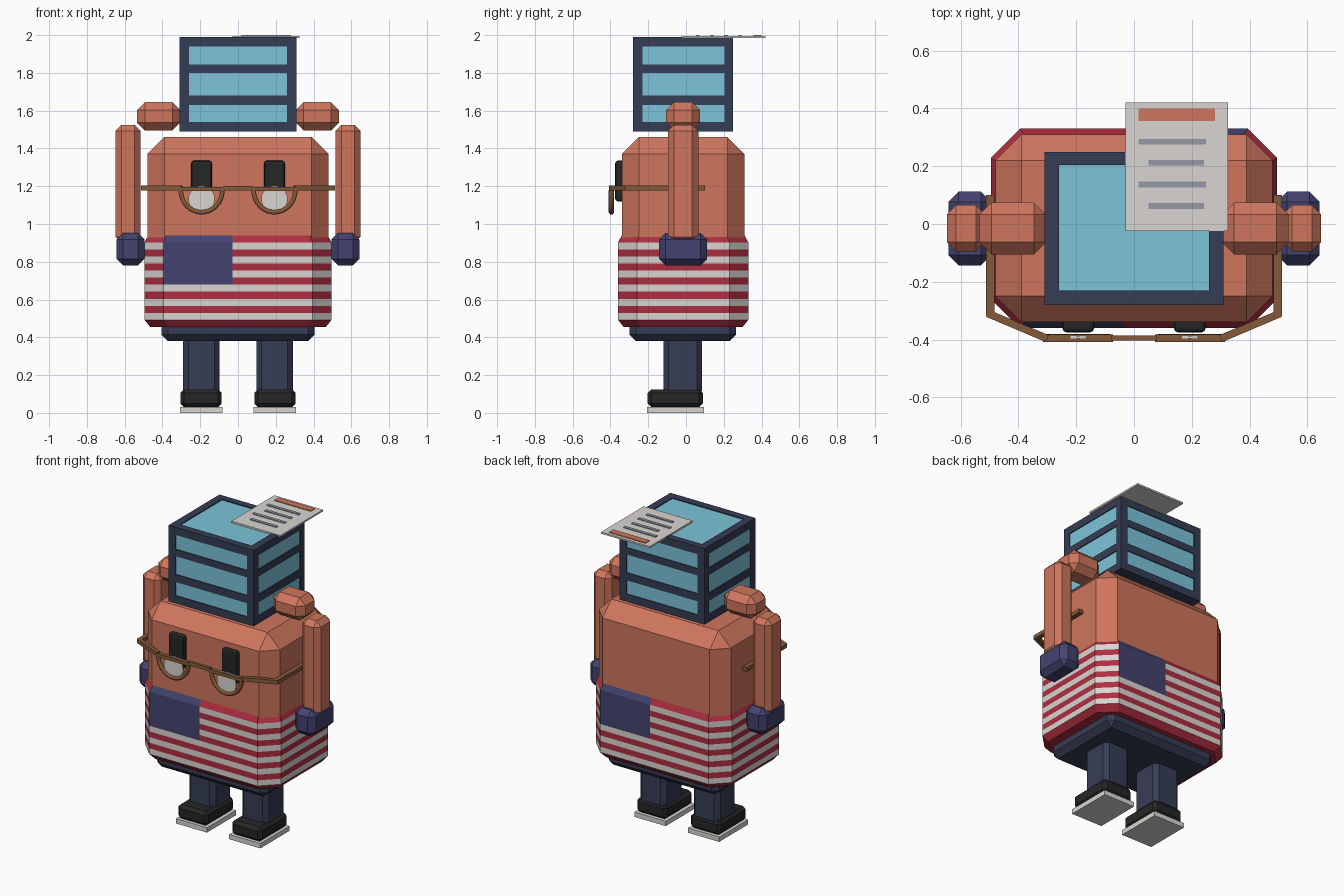
import bpy, bmesh, math
from mathutils import Vector, Matrix

if "Cube" in bpy.data.objects:
    bpy.data.objects.remove(bpy.data.objects["Cube"])


def mat(name, r, g, b):
    lin = [((c / 255 + 0.055) / 1.055) ** 2.4 if c > 10 else c / 255 / 12.92 for c in (r, g, b)]
    m = bpy.data.materials.new(name)
    m.diffuse_color = (*lin, 1)
    m.use_nodes = True
    m.node_tree.nodes["Principled BSDF"].inputs["Base Color"].default_value = m.diffuse_color
    return m


ORANGE = mat("clay_orange", 207, 118, 93)
NAVY = mat("dark_navy", 54, 61, 85)
CYAN = mat("glass_cyan", 124, 196, 217)
WHITE = mat("off_white", 217, 213, 209)
RED = mat("flag_red", 174, 46, 64)
INDIGO = mat("flag_indigo", 67, 67, 112)
BLACK = mat("soft_black", 38, 38, 38)
BROWN = mat("frame_brown", 132, 90, 58)
GREY = mat("line_grey", 150, 154, 168)


def finish(name, bm, *mats):
    bmesh.ops.recalc_face_normals(bm, faces=bm.faces)
    me = bpy.data.meshes.new(name)
    bm.to_mesh(me)
    bm.free()
    for m in mats:
        me.materials.append(m)
    ob = bpy.data.objects.new(name, me)
    bpy.context.collection.objects.link(ob)
    return ob


def box_bm(lo, hi):
    lo, hi = Vector(lo), Vector(hi)
    bm = bmesh.new()
    bmesh.ops.create_cube(bm, size=1)
    size = hi - lo
    for v in bm.verts:
        v.co = Vector(c * s for c, s in zip(v.co, size)) + (lo + hi) / 2
    return bm


def block(name, x, y, z, m, bevel=0, seg=1, side=1):
    """Chamfered box from ranges; side=-1 mirrors it across x."""
    xs = sorted((x[0] * side, x[1] * side))
    bm = box_bm((xs[0], y[0], z[0]), (xs[1], y[1], z[1]))
    if bevel:
        bmesh.ops.bevel(bm, geom=bm.edges[:], offset=bevel, segments=seg,
                        profile=0.5, affect='EDGES')
    return finish(name, bm, m)


def beam(name, a, b, w, h, m):
    """Rectangular bar between two points at equal height."""
    a, b = Vector(a), Vector(b)
    d = b - a
    half = d.length / 2
    bm = box_bm((-half, -w / 2, -h / 2), (half, w / 2, h / 2))
    bm.transform(Matrix.Translation((a + b) / 2) @ Matrix.Rotation(math.atan2(d.y, d.x), 4, 'Z'))
    return finish(name, bm, m)


# Torso
block("torso", (-0.48, 0.48), (-0.34, 0.31), (0.75, 1.46), ORANGE, 0.09)

# Striped shirt: stacked rings, coloured by row, with a field front and back
outline = [(-0.395, -0.36), (-0.03, -0.36), (0.395, -0.36), (0.495, -0.26), (0.495, 0.23),
           (0.395, 0.33), (0.03, 0.33), (-0.395, 0.33), (-0.495, 0.23), (-0.495, -0.26)]
bm = bmesh.new()
rings = []
for i in range(14):
    inset = {0: 0.03, 13: 0.02}.get(i, 0)
    sx, sy = 1 - inset / 0.495, 1 - inset / 0.345
    rings.append([bm.verts.new((x * sx, (y + 0.015) * sy - 0.015, 0.455 + i * 0.0373))
                  for x, y in outline])
n = len(outline)
for i in range(13):
    for j in range(n):
        k = (j + 1) % n
        f = bm.faces.new((rings[i][j], rings[i][k], rings[i + 1][k], rings[i + 1][j]))
        f.material_index = 2 if i >= 6 and j in (0, 5) else i % 2
bm.faces.new(rings[0])
bm.faces.new(rings[-1])
finish("striped_shirt", bm, RED, WHITE, INDIGO)

# Trousers
block("trouser_hips", (-0.405, 0.405), (-0.30, 0.265), (0.38, 0.50), NAVY, 0.035)

# Head cube: grid cuts, then window cells recessed
bm = box_bm((-0.31, -0.28, 1.49), (0.31, 0.25, 1.99))
cuts = [("x", (-0.26, 0.26)), ("y", (-0.23, 0.205)), ("z", (1.54, 1.63, 1.68, 1.80, 1.845, 1.94))]
for axis, values in cuts:
    no = Vector([float(axis == a) for a in "xyz"])
    for v in values:
        bmesh.ops.bisect_plane(bm, geom=bm.verts[:] + bm.edges[:] + bm.faces[:],
                               plane_co=no * v, plane_no=no)
bm.normal_update()
panes = []
for f in bm.faces:
    c = f.calc_center_median()
    in_x, in_y = abs(c.x) < 0.26, -0.23 < c.y < 0.205
    in_z = any(a < c.z < b for a, b in ((1.54, 1.63), (1.68, 1.80), (1.845, 1.94)))
    if f.normal.z > 0.9:
        pane = in_x and in_y
    else:
        pane = in_z and (in_x if abs(f.normal.y) > 0.9 else in_y) and abs(f.normal.z) < 0.1
    if pane:
        panes.append(f)
normals = [f.normal.copy() for f in panes]
for f, no in zip(panes, normals):
    new = bmesh.ops.extrude_face_region(bm, geom=[f])["geom"]
    top = [g for g in new if isinstance(g, bmesh.types.BMFace)]
    for v in [g for g in new if isinstance(g, bmesh.types.BMVert)]:
        v.co -= no * 0.006
    for t in top:
        t.material_index = 1
bmesh.ops.delete(bm, geom=[f for f in panes if f.is_valid], context='FACES_ONLY')
finish("window_cube_head", bm, NAVY, CYAN)

# Paper sheet with heading and lines
block("paper_sheet", (-0.03, 0.325), (-0.025, 0.42), (1.984, 1.995), WHITE)
block("paper_heading", (0.015, 0.28), (0.357, 0.40), (1.994, 2.0), ORANGE)
for i, y in enumerate((0.285, 0.212, 0.137, 0.062)):
    x = (0.05, 0.242) if i % 2 else (0.015, 0.25)
    block(f"paper_line_{i + 1}", x, (y - 0.01, y + 0.01), (1.994, 2.0), GREY)

for s, side in ((1, "left"), (-1, "right")):
    # Legs and shoes
    block(f"{side}_leg", (0.097, 0.29), (-0.12, 0.085), (0.09, 0.42), NAVY, 0.028, side=s)
    block(f"{side}_shoe", (0.087, 0.305), (-0.203, 0.09), (0.03, 0.125), BLACK, 0.02, side=s)
    block(f"{side}_sole", (0.081, 0.308), (-0.207, 0.095), (0, 0.032), WHITE, side=s)
    # Arms
    block(f"{side}_shoulder", (0.305, 0.535), (-0.105, 0.075), (1.495, 1.645), ORANGE, 0.042, side=s)
    block(f"{side}_arm", (0.515, 0.648), (-0.095, 0.065), (0.90, 1.525), ORANGE, 0.032, side=s)
    block(f"{side}_hand", (0.495, 0.643), (-0.143, 0.112), (0.78, 0.953), INDIGO, 0.035, side=s)
    # Eyes
    block(f"{side}_eye", (0.138, 0.248), (-0.375, -0.325), (1.12, 1.335), BLACK, 0.014, 2, side=s)
    # Lens disc
    bm = bmesh.new()
    bmesh.ops.create_cone(bm, cap_ends=True, segments=24, radius1=0.07, radius2=0.07, depth=0.008)
    bm.transform(Matrix.Translation((0.193 * s, -0.392, 1.132)) @ Matrix.Rotation(math.pi / 2, 4, 'X'))
    finish(f"{side}_lens", bm, WHITE)
    # Half-moon rim
    cu = bpy.data.curves.new(f"{side}_rim", 'CURVE')
    cu.dimensions = '3D'
    cu.bevel_depth, cu.bevel_resolution, cu.use_fill_caps = 0.014, 1, True
    sp = cu.splines.new('POLY')
    sp.points.add(16)
    for i, p in enumerate(sp.points):
        a = math.pi + math.pi * i / 16
        p.co = (0.193 * s + 0.11 * math.cos(a), -0.395, 1.178 + 0.116 * math.sin(a), 1)
    cu.materials.append(BROWN)
    ob = bpy.data.objects.new(f"{side}_rim", cu)
    bpy.context.collection.objects.link(ob)
    bpy.ops.object.select_all(action='DESELECT')
    ob.select_set(True)
    bpy.context.view_layer.objects.active = ob
    bpy.ops.object.convert(target='MESH')
    # Rim top bar and temple arms
    beam(f"{side}_rim_bar", (0.073 * s, -0.395, 1.185), (0.315 * s, -0.395, 1.185), 0.026, 0.022, BROWN)
    beam(f"{side}_temple_front", (0.30 * s, -0.397, 1.19), (0.505 * s, -0.31, 1.19), 0.026, 0.026, BROWN)
    beam(f"{side}_temple_side", (0.498 * s, -0.32, 1.19), (0.498 * s, 0.10, 1.19), 0.03, 0.026, BROWN)

# Spectacle bridge
beam("spectacle_bridge", (-0.08, -0.395, 1.19), (0.08, -0.395, 1.19), 0.018, 0.024, BROWN)
